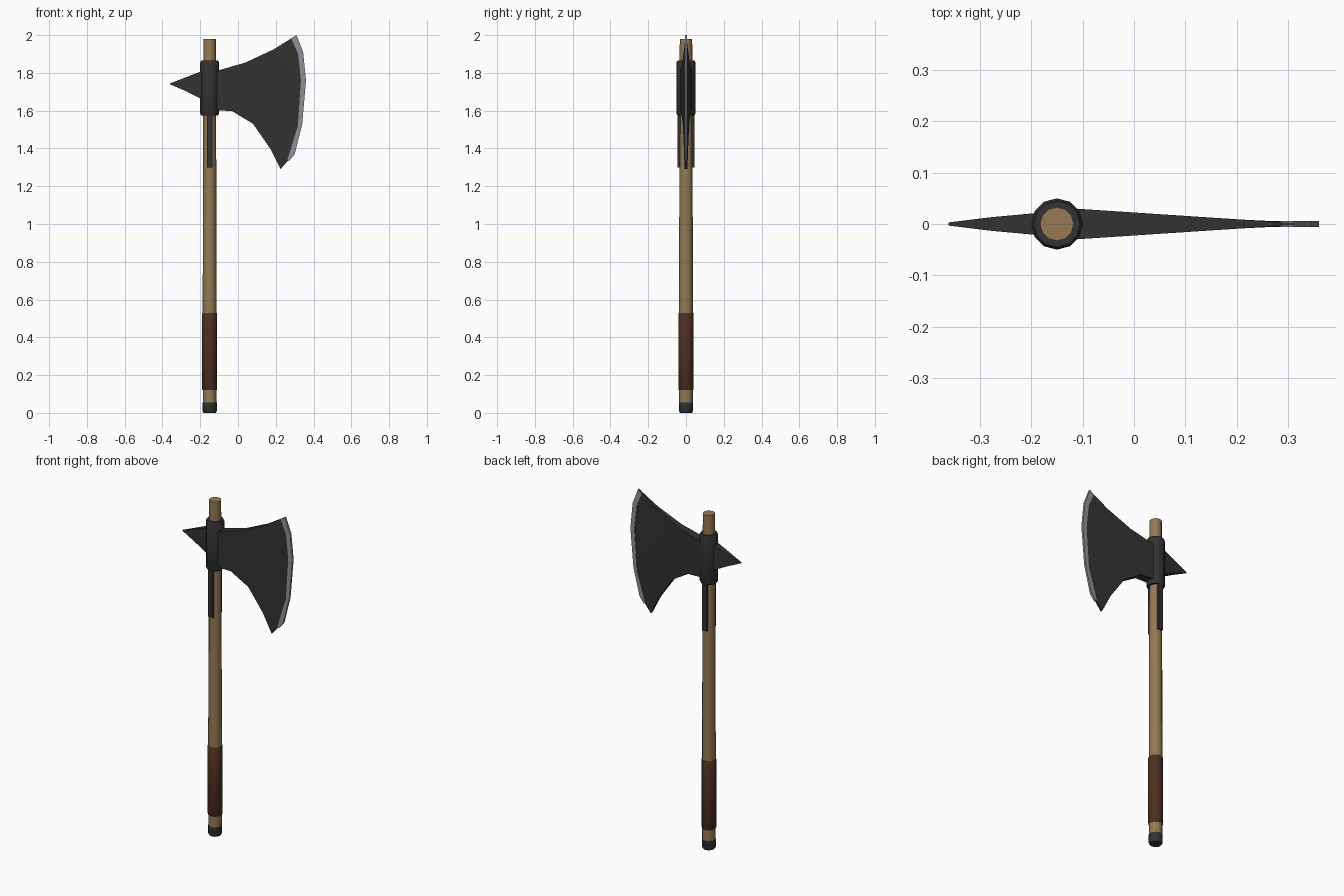
import bpy, bmesh, math

cube = bpy.data.objects.get("Cube")
if cube:
    bpy.data.objects.remove(cube, do_unlink=True)

AXIS_X = -0.15  # the shaft stands off centre


def material(name, rgb):
    m = bpy.data.materials.new(name)
    m.use_nodes = True
    m.diffuse_color = (*rgb, 1)
    bsdf = next(n for n in m.node_tree.nodes if n.type == 'BSDF_PRINCIPLED')
    bsdf.inputs["Base Color"].default_value = (*rgb, 1)
    return m


wood = material("ash wood", (0.30, 0.195, 0.085))
leather = material("brown leather", (0.075, 0.028, 0.014))
iron = material("dark iron", (0.032, 0.032, 0.033))
steel = material("sharpened steel", (0.27, 0.28, 0.32))


def finish(name, bm, mat, angle=40):
    bmesh.ops.recalc_face_normals(bm, faces=bm.faces[:])
    mesh = bpy.data.meshes.new(name)
    bm.to_mesh(mesh)
    bm.free()
    mesh.materials.append(mat)
    ob = bpy.data.objects.new(name, mesh)
    bpy.context.collection.objects.link(ob)
    bpy.ops.object.select_all(action='DESELECT')
    ob.select_set(True)
    bpy.context.view_layer.objects.active = ob
    bpy.ops.object.shade_smooth_by_angle(angle=math.radians(angle))
    return ob


def lathe(name, profile, mat, sides=12):
    """Turn (radius, z) pairs round the shaft axis and cap both ends."""
    bm = bmesh.new()
    rings = []
    for r, z in profile:
        rings.append([bm.verts.new((AXIS_X + r * math.cos(math.tau * i / sides),
                                    r * math.sin(math.tau * i / sides), z))
                      for i in range(sides)])
    for a, b in zip(rings, rings[1:]):
        for i in range(sides):
            j = (i + 1) % sides
            bm.faces.new((a[i], a[j], b[j], b[i]))
    bm.faces.new(rings[0])
    bm.faces.new(rings[-1])
    return finish(name, bm, mat)


def slab(name, grid, half, mat, angle=30):
    """Closed solid from a grid of (x, z) points; half(x) is its half thickness."""
    bm = bmesh.new()
    sides = [[[bm.verts.new((x, s * half(x), z)) for x, z in row] for row in grid]
             for s in (-1, 1)]
    rows, cols = len(grid), len(grid[0])
    for g in sides:
        for r in range(rows - 1):
            for c in range(cols - 1):
                bm.faces.new((g[r][c], g[r][c + 1], g[r + 1][c + 1], g[r + 1][c]))
    loop = ([(0, c) for c in range(cols)] + [(r, cols - 1) for r in range(1, rows)]
            + [(rows - 1, c) for c in range(cols - 2, -1, -1)]
            + [(r, 0) for r in range(rows - 2, 0, -1)])
    f, b = sides
    for (r, c), (p, q) in zip(loop, loop[1:] + loop[:1]):
        bm.faces.new((f[r][c], f[p][q], b[p][q], b[r][c]))
    return finish(name, bm, mat, angle)


# Shaft, grip, butt cap and socket
lathe("shaft", [(0.036, 0.03), (0.037, 0.6), (0.033, 1.98)], wood)
lathe("grip_wrap", [(0.037, 0.12), (0.04, 0.125), (0.04, 0.525), (0.037, 0.53)], leather)
lathe("butt_cap", [(0.032, 0), (0.038, 0.01), (0.038, 0.055)], iron)
lathe("socket", [(0.045, 1.575), (0.05, 1.585), (0.05, 1.855), (0.045, 1.865)], iron)

# Langets riveted to the front and back of the shaft
for side, label in ((-1, "front"), (1, "back")):
    bm = bmesh.new()
    bmesh.ops.create_cube(bm, size=1)
    for v in bm.verts:
        x, y, z = v.co
        v.co = (AXIS_X + x * 0.03, side * 0.037 + y * 0.014, 1.46 + z * 0.32)
    finish("langet_" + label, bm, iron)

# Blade: spans from lower to upper outline, bowing out towards the rim
upper = [(-0.14, 1.805), (-0.08, 1.82), (0.04, 1.855), (0.19, 1.925), (0.31, 2.0)]
lower = [(-0.14, 1.605), (-0.03, 1.597), (0.08, 1.53), (0.17, 1.40), (0.225, 1.29)]
rim = [(0.225, 1.29), (0.30, 1.37), (0.34, 1.53), (0.36, 1.76), (0.345, 1.91), (0.31, 2.0)]
(x0, z0), (x1, z1) = rim[0], rim[-1]
grid = []
for i, ((ux, uz), (lx, lz)) in enumerate(zip(upper, lower)):
    u = i / (len(upper) - 1)
    row = []
    for rx, rz in rim:
        v = (rz - z0) / (z1 - z0)
        bow = (rx - (x0 + (x1 - x0) * v)) * 0.92
        row.append((lx + (ux - lx) * v + bow * u * u, lz + (uz - lz) * v))
    grid.append(row)
slab("blade", grid, lambda x: max(0.002, 0.029 - 0.066 * (x + 0.1)), iron)

# Cutting edge strip
inner = [(0.262, 1.34), (0.277, 1.39), (0.317, 1.52), (0.333, 1.76), (0.318, 1.90), (0.283, 1.98)]
outer = [(0.272, 1.335)] + rim[1:]
slab("cutting_edge", [inner, outer], lambda x: 0.006, steel)

# Rear spike
spike = [[(-0.14, 1.83), (-0.14, 1.635)], [(-0.28, 1.775), (-0.28, 1.705)],
         [(-0.361, 1.744), (-0.361, 1.74)]]
slab("rear_spike", spike, lambda x: 0.003 + 0.135 * (x + 0.361) - 0.14 * (x + 0.361) ** 2, iron)
